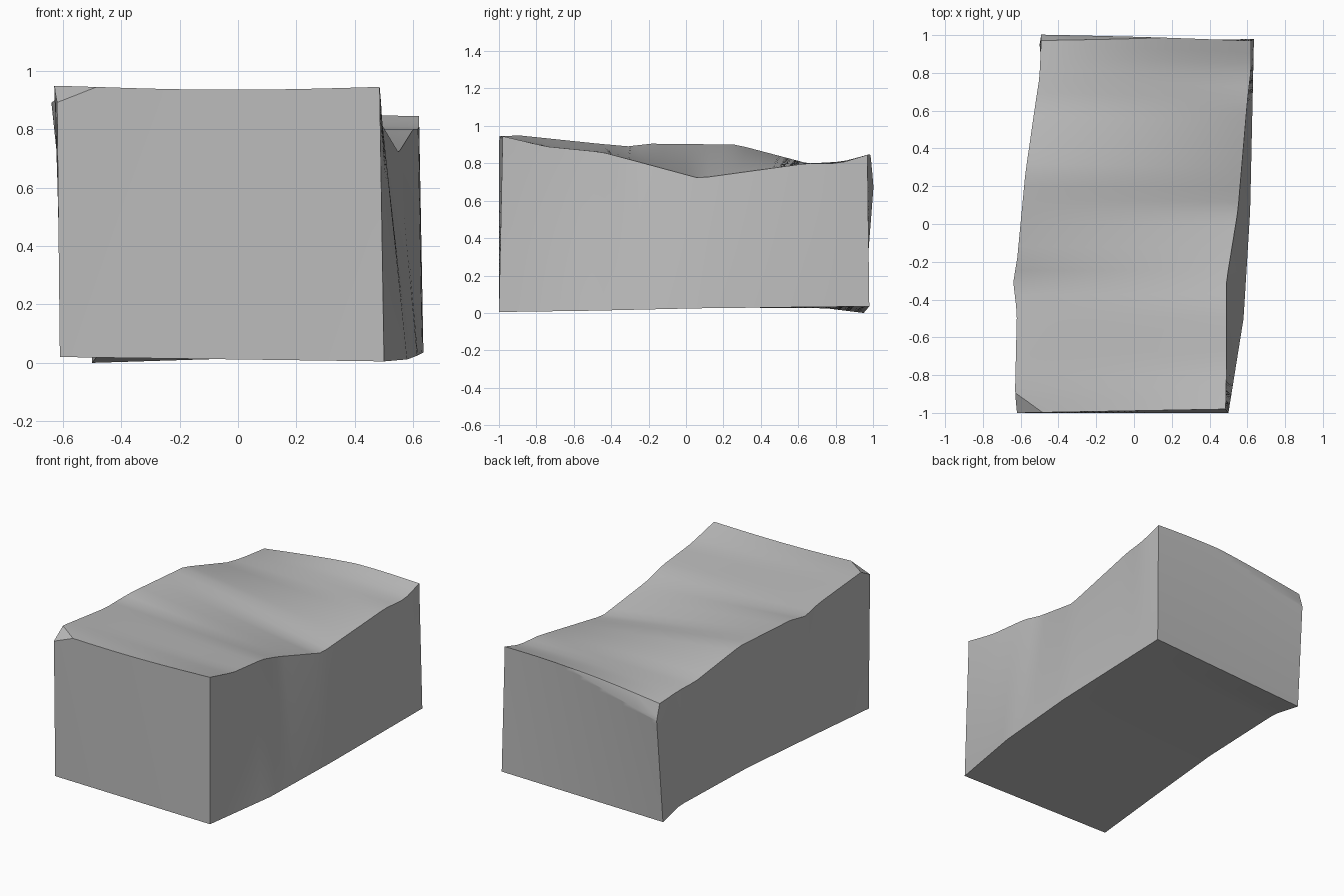
import bpy
import bmesh
from math import sin, pi, radians
from mathutils import Vector

default_cube = bpy.data.objects.get("Cube")
if default_cube:
    bpy.data.objects.remove(default_cube, do_unlink=True)

# Long edges of the rough block, front to back, as (y, x, z)
TOP_LEFT_SIDE = [(-1, -.62, .95), (-.9, -.63, .95), (-.47, -.62, .905), (-.3, -.64, .89),
                 (-.2, -.62, .905), (.27, -.575, .9), (.65, -.52, .8), (.78, -.5, .79),
                 (1.01, -.49, .77)]
TOP_RIGHT_SIDE = [(-.98, .485, .945), (-.75, .49, .89), (-.45, .49, .86), (-.3, .49, .82),
                  (.07, .55, .72), (.65, .6, .8), (.82, .62, .8), (.97, .62, .845)]
BASE_LEFT_SIDE = [(-1, -.61, .02), (-.47, -.56, .025), (.1, -.51, .03), (.75, -.48, .025),
                  (.95, -.5, 0)]
BASE_RIGHT_SIDE = [(-1, .5, .005), (-.5, .58, .012), (.07, .615, .025), (.98, .635, .035)]


def point_on_edge(edge, fraction):
    """Point at a fraction of the edge's depth, along straight segments."""
    y = edge[0][0] + fraction * (edge[-1][0] - edge[0][0])
    for start, end in zip(edge, edge[1:]):
        if y <= end[0] or end is edge[-1]:
            t = (y - start[0]) / (end[0] - start[0])
            here = Vector(start).lerp(Vector(end), t)
            return Vector((here.y, here.x, here.z))


def warp(co):
    """Map a point of the unit cube into the space between the four long edges."""
    u, v, w = co.x + .5, co.y + .5, co.z + .5
    base = point_on_edge(BASE_LEFT_SIDE, v).lerp(point_on_edge(BASE_RIGHT_SIDE, v), u)
    top = point_on_edge(TOP_LEFT_SIDE, v).lerp(point_on_edge(TOP_RIGHT_SIDE, v), u)
    # Slight sag at the front rim and a raised lip at the back rim
    sag = .012 * max(0, 1 - 3 * v)
    lip = .03 * max(0, 6 * v - 5)
    top.z += sin(pi * u) * (lip - sag)
    return base.lerp(top, w)


def chip(bm, a, b, c):
    """Break off whatever lies outside the plane through three points."""
    a, b, c = Vector(a), Vector(b), Vector(c)
    normal = (b - a).cross(c - a).normalized()
    if normal.dot(Vector((0, 0, .4)) - a) > 0:
        normal.negate()
    bmesh.ops.bisect_plane(bm, geom=bm.verts[:] + bm.edges[:] + bm.faces[:],
                           plane_co=a, plane_no=normal, clear_outer=True)
    rim = [edge for edge in bm.edges if edge.is_boundary]
    bmesh.ops.holes_fill(bm, edges=rim, sides=0)


# Warped block with two chipped corners
bm = bmesh.new()
bmesh.ops.create_cube(bm, size=1)
bmesh.ops.subdivide_edges(bm, edges=bm.edges[:], cuts=31, use_grid_fill=True)
for vert in bm.verts:
    vert.co = warp(vert.co)
chip(bm, (-.63, -.89, .95), (-.48, -1, .945), (-.605, -.995, .9))
chip(bm, (-.49, 1, .68), (-.5, .975, .76), (-.05, .985, .81))
bmesh.ops.recalc_face_normals(bm, faces=bm.faces[:])

mesh = bpy.data.meshes.new("stone_block")
bm.to_mesh(mesh)
bm.free()
block = bpy.data.objects.new("stone_block", mesh)
bpy.context.collection.objects.link(block)

# Plain grey stone
stone = bpy.data.materials.new("grey_stone")
stone.use_nodes = True
grey = (.5, .5, .5, 1)
stone.diffuse_color = grey
stone.node_tree.nodes["Principled BSDF"].inputs["Base Color"].default_value = grey
mesh.materials.append(stone)

bpy.ops.object.select_all(action='DESELECT')
block.select_set(True)
bpy.context.view_layer.objects.active = block
bpy.ops.object.shade_smooth_by_angle(angle=radians(30))
